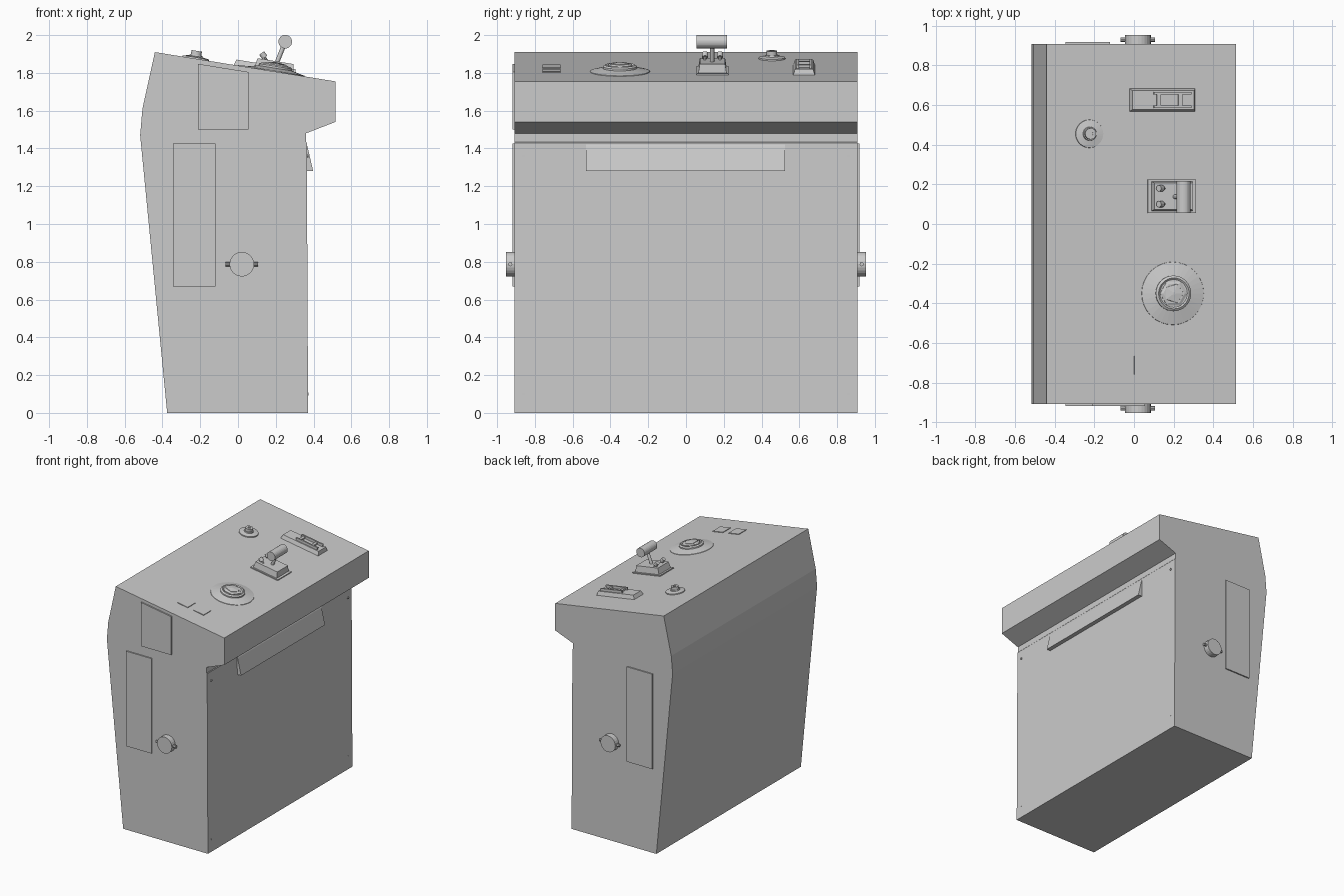
import bpy, bmesh, math
from mathutils import Matrix, Vector

if "Cube" in bpy.data.objects:
    bpy.data.objects.remove(bpy.data.objects["Cube"])

TILT = math.atan2(0.155, 0.955)


def top(x, y):
    """Frame on the sloping control desk, local z along the desk normal."""
    z = 1.91 - math.tan(TILT) * (x + 0.44)
    return Matrix.Translation((x, y, z)) @ Matrix.Rotation(TILT, 4, 'Y')


def finish(name, bm, m=Matrix()):
    bmesh.ops.recalc_face_normals(bm, faces=bm.faces)
    me = bpy.data.meshes.new(name)
    bm.to_mesh(me)
    bm.free()
    me.transform(m)
    ob = bpy.data.objects.new(name, me)
    bpy.context.collection.objects.link(ob)
    return ob


def slab(name, pts, y0, y1):
    """Extrude an x-z outline from y0 to y1."""
    bm = bmesh.new()
    f = bm.faces.new([bm.verts.new((x, y0, z)) for x, z in pts])
    r = bmesh.ops.extrude_face_region(bm, geom=[f])
    vs = [v for v in r['geom'] if isinstance(v, bmesh.types.BMVert)]
    bmesh.ops.translate(bm, verts=vs, vec=(0, y1 - y0, 0))
    return finish(name, bm)


def block(name, m, sx, sy, h, z0=0, cx=0, cy=0, inset=0):
    """Box standing on z0, optionally tapered toward its top."""
    bm = bmesh.new()
    bmesh.ops.create_cube(bm, size=1)
    for v in bm.verts:
        up = v.co.z > 0
        i = 2 * inset if up else 0
        v.co = (cx + v.co.x * (sx - i), cy + v.co.y * (sy - i), z0 + h * up)
    return finish(name, bm, m)


def turned(name, m, prof, n=32):
    """Capped solid of revolution from (radius, height) pairs."""
    bm = bmesh.new()
    rings = [[bm.verts.new((r * math.cos(2 * math.pi * k / n),
                            r * math.sin(2 * math.pi * k / n), z))
              for k in range(n)] for r, z in prof]
    for a, b in zip(rings, rings[1:]):
        for k in range(n):
            bm.faces.new((a[k], a[(k + 1) % n], b[(k + 1) % n], b[k]))
    bm.faces.new(rings[0][::-1])
    bm.faces.new(rings[-1])
    return finish(name, bm, m)


def rod(name, a, b, r, n=24):
    a, b = Vector(a), Vector(b)
    d = b - a
    m = Matrix.Translation(a) @ d.to_track_quat('Z', 'Y').to_matrix().to_4x4()
    return turned(name, m, [(r, 0), (r, d.length)], n)


# Cabinet and its front door wedge
slab("cabinet", [(-0.375, 0), (-0.518, 1.47), (-0.506, 1.61), (-0.44, 1.91),
                 (0.515, 1.755), (0.515, 1.54), (0.36, 1.48), (0.36, 1.435),
                 (0.364, 1.43), (0.371, 0)], -0.908, 0.908)
slab("front_flap", [(0.36, 1.43), (0.368, 1.41), (0.398, 1.28), (0.36, 1.28)],
     -0.53, 0.525)
for sy in (-1, 1):
    for z in (0.1, 1.36):
        rod("door_screw", (0.36, sy * 0.86, z), (0.372, sy * 0.86, z), 0.008, 8)

# Side panels and knobs on both ends
for s in (-1, 1):
    slab("side_panel", [(-0.345, 0.67), (-0.12, 0.67), (-0.12, 1.425),
                        (-0.345, 1.425)], s * 0.9, s * 0.918)
    rod("side_knob", (0.02, s * 0.9, 0.787), (0.02, s * 0.953, 0.787), 0.065, 24)
    rod("knob_pin", (-0.067, s * 0.93, 0.787), (0.107, s * 0.93, 0.787), 0.011, 8)
slab("upper_side_panel", [(-0.213, 1.5), (0.055, 1.5), (0.055, 1.805),
                          (-0.213, 1.848)], -0.9, -0.918)

# Slot unit with raised rails
m = top(0.143, 0.625)
block("slot_base", m, 0.335, 0.115, 0.03, inset=0.01)
for s in (-1, 1):
    block("slot_rail", m, 0.19, 0.012, 0.025, 0.025, 0.045, s * 0.034)
    block("slot_stop", m, 0.02, 0.075, 0.018, 0.025, 0.03 + s * 0.055)

# Small round button
turned("round_button", top(-0.225, 0.455),
       [(0.072, -0.005), (0.07, 0.007), (0.035, 0.013), (0.033, 0.02),
        (0.028, 0.02), (0.028, 0.042), (0.012, 0.042), (0.012, 0.036)])

# Lever box with bar handle and two toggles
m = top(0.19, 0.14)
block("lever_plate", m, 0.245, 0.17, 0.008)
block("lever_box", m, 0.21, 0.15, 0.05, 0.005, inset=0.008)
rod("lever_stem", (0.2, 0.138, 1.84), (0.248, 0.138, 1.96), 0.012, 12)
rod("lever_handle", (0.25, 0.056, 1.965), (0.25, 0.216, 1.965), 0.036, 24)
for y in (0.1, 0.18):
    rod("toggle_stick", (0.16, y, 1.855), (0.135, y, 1.89), 0.007, 8)
    rod("toggle_tip", (0.142, y, 1.882), (0.125, y, 1.905), 0.016, 12)

# Large dial: shallow skirt, ring and faceted cap
m = top(0.195, -0.35)
turned("dial_skirt", m, [(0.16, -0.004), (0.158, 0.003), (0.09, 0.018)])
turned("dial_ring", m, [(0.09, 0), (0.09, 0.028), (0.078, 0.036), (0.07, 0.03)])
turned("dial_hexagon", m, [(0.07, 0.02), (0.07, 0.036), (0.055, 0.042)], 6)
turned("dial_cap", m, [(0.053, 0.035), (0.05, 0.045), (0.008, 0.05)], 5)

# Two flat square buttons
for x in (0.045, 0.185):
    block("square_button", top(x, -0.712), 0.09, 0.095, 0.007, -0.002)
